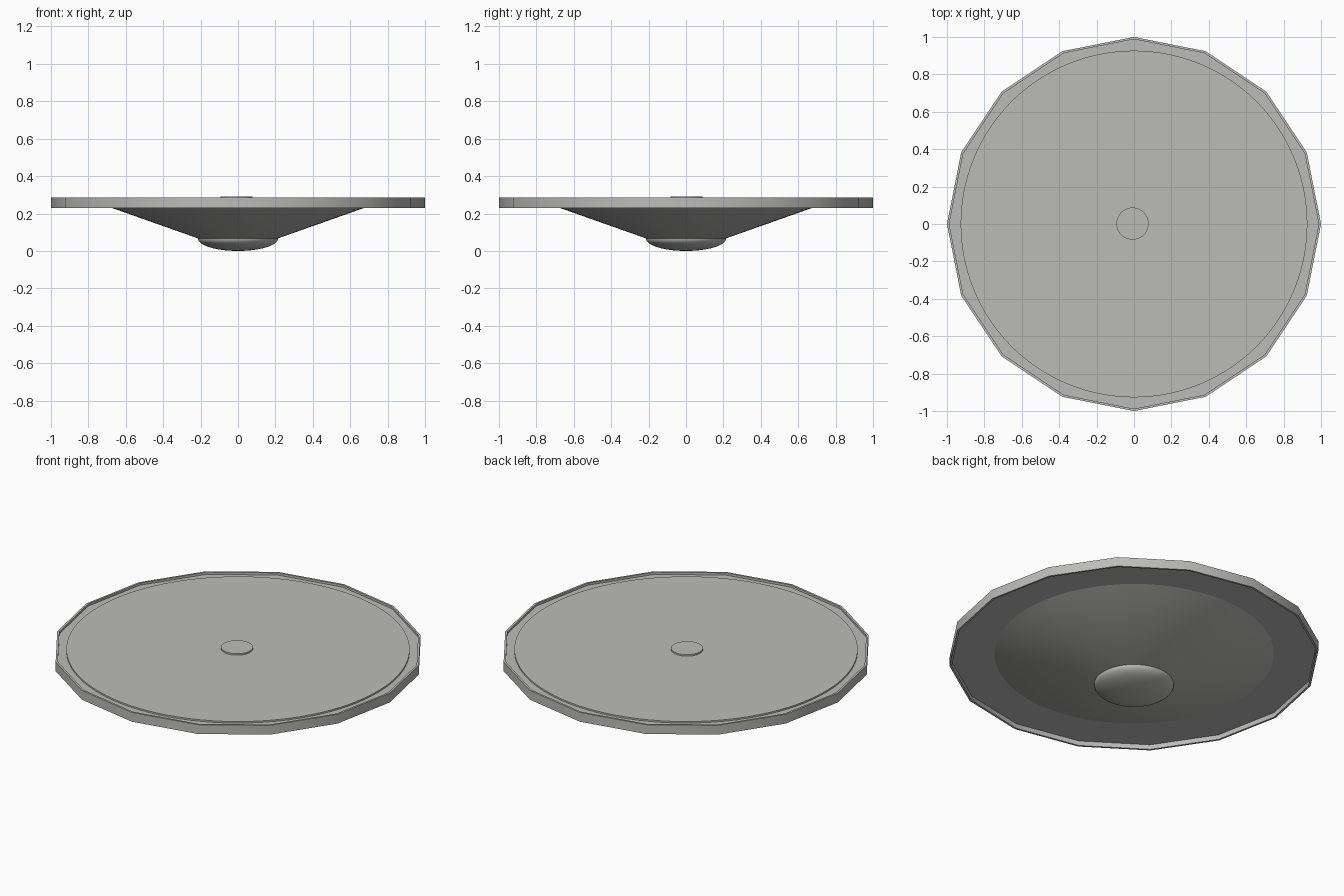
import bpy, bmesh, math

if "Cube" in bpy.data.objects:
    bpy.data.objects.remove(bpy.data.objects["Cube"])

grey = bpy.data.materials.new("mid grey")
grey.diffuse_color = (0.5, 0.5, 0.49, 1)
grey.use_nodes = True
grey.node_tree.nodes["Principled BSDF"].inputs["Base Color"].default_value = grey.diffuse_color


def lathe(name, profile, sides, closed=False, centre=(0, 0)):
    """Revolve an (r, z) profile around z; r = 0 makes a pole."""
    bm = bmesh.new()
    rings = []
    for r, z in profile:
        n = 1 if r == 0 else sides
        rings.append([bm.verts.new((centre[0] + r * math.cos(2 * math.pi * i / sides),
                                    centre[1] + r * math.sin(2 * math.pi * i / sides), z))
                      for i in range(n)])
    pairs = list(zip(rings, rings[1:]))
    if closed:
        pairs.append((rings[-1], rings[0]))
    for a, b in pairs:
        for i in range(sides):
            j = (i + 1) % sides
            corners = [a[i % len(a)], a[j % len(a)], b[j % len(b)], b[i % len(b)]]
            bm.faces.new(list(dict.fromkeys(corners)))
    bmesh.ops.recalc_face_normals(bm, faces=bm.faces)
    me = bpy.data.meshes.new(name)
    bm.to_mesh(me)
    bm.free()
    me.materials.append(grey)
    ob = bpy.data.objects.new(name, me)
    bpy.context.collection.objects.link(ob)
    bpy.ops.object.select_all(action='DESELECT')
    ob.select_set(True)
    bpy.context.view_layer.objects.active = ob
    bpy.ops.object.shade_smooth_by_angle(angle=math.radians(30))
    return ob


# Sixteen-sided outer band, standing proud of the plate above and below
lathe("rim_band", [(1, 0.23), (1, 0.285), (0.988, 0.285), (0.988, 0.23)], 16, closed=True)

# Sixteen-sided plate recessed inside the band
lathe("base_plate", [(0, 0.258), (0.99, 0.258), (0.99, 0.272), (0, 0.272)], 16)

# Thin round top sheet
lathe("top_disc", [(0, 0.265), (0.927, 0.265), (0.927, 0.281), (0, 0.281)], 96)

# Small centre button
lathe("centre_button", [(0, 0.275), (0.086, 0.275), (0.086, 0.29), (0, 0.29)], 48,
      centre=(-0.008, 0.002))

# Shallow cone below the plate
lathe("under_cone", [(0, 0.065), (0.208, 0.065), (0.757, 0.259), (0, 0.259)], 64)

# Flattened half dome at the bottom
dome = [(0.215 * math.sin(t * math.pi / 24), 0.067 - 0.067 * math.cos(t * math.pi / 24))
        for t in range(13)]
lathe("bottom_dome", dome + [(0, 0.067)], 64)
